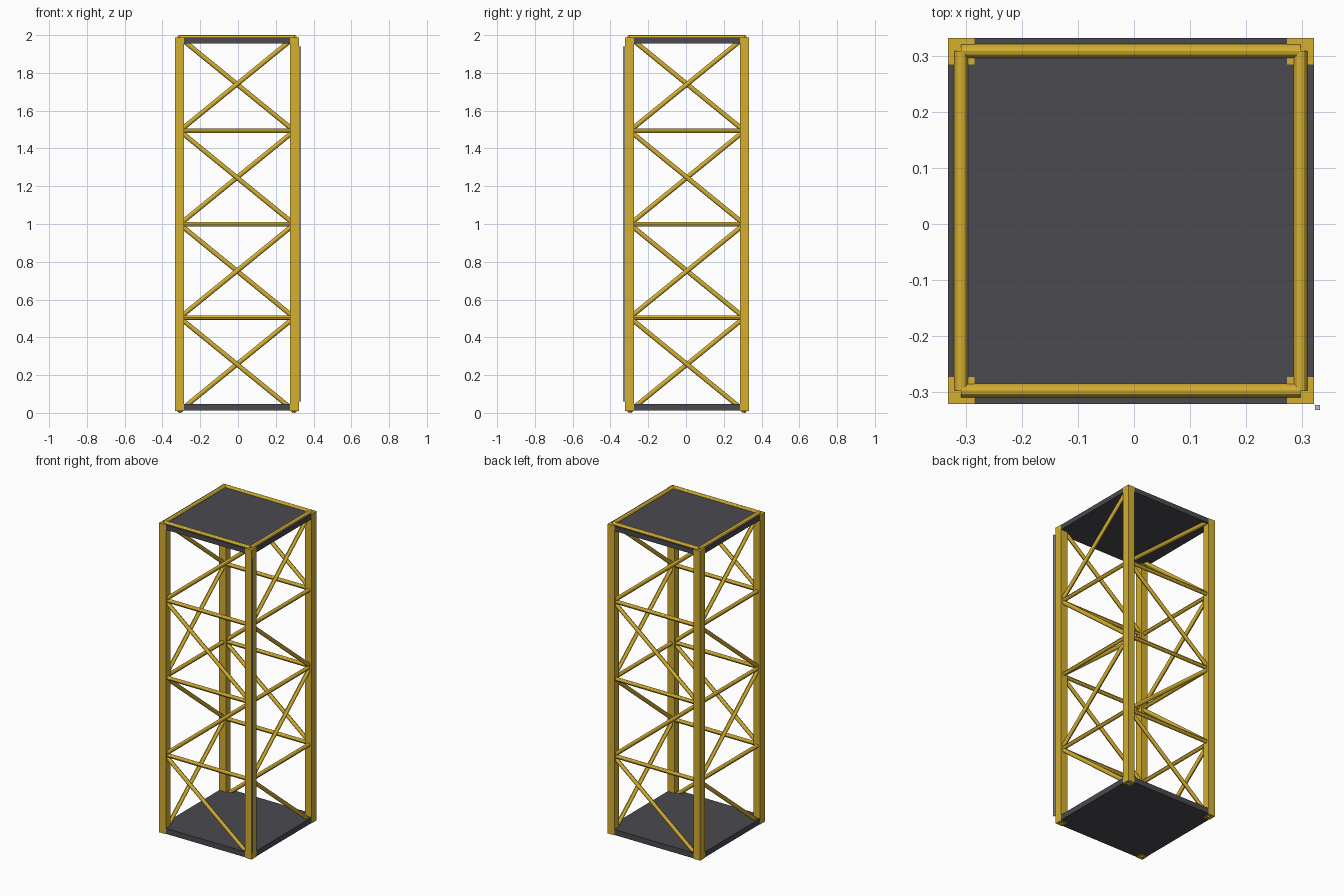
import bpy
from mathutils import Vector

if "Cube" in bpy.data.objects:
    bpy.data.objects.remove(bpy.data.objects["Cube"])

CX, CY = -0.0055, 0.0055      # tower axis (the corner conduit shifts it slightly)
HALF = 0.3035                 # leg axis distance from the tower axis
LEG, TUBE = 0.048, 0.0125     # leg width, brace radius
Z0, Z1, BAYS = 0.01, 1.9875, 4


def material(name, rgb):
    m = bpy.data.materials.new(name)
    m.diffuse_color = (*rgb, 1)
    m.use_nodes = True
    m.node_tree.nodes["Principled BSDF"].inputs["Base Color"].default_value = m.diffuse_color
    return m


yellow = material("yellow_paint", (0.66, 0.43, 0.03))
dark = material("dark_plate", (0.07, 0.07, 0.08))
steel = material("light_steel", (0.5, 0.52, 0.55))


def box(name, centre, size, mat):
    bpy.ops.mesh.primitive_cube_add(size=1, location=centre)
    ob = bpy.context.object
    ob.name = name
    ob.scale = size
    bpy.ops.object.transform_apply(location=False, rotation=False, scale=True)
    ob.data.materials.append(mat)


def tube(name, a, b):
    a, b = Vector(a), Vector(b)
    d = b - a
    bpy.ops.mesh.primitive_cylinder_add(vertices=12, radius=TUBE, depth=d.length,
                                        location=(a + b) / 2)
    ob = bpy.context.object
    ob.name = name
    ob.rotation_euler = d.to_track_quat('Z', 'Y').to_euler()
    ob.data.materials.append(yellow)
    bpy.ops.object.shade_smooth_by_angle()


# Corners in order: front left, front right, back right, back left
corners = [(CX + sx * HALF, CY + sy * HALF) for sx, sy in ((-1, -1), (1, -1), (1, 1), (-1, 1))]
names = ["front", "right", "back", "left"]
levels = [Z0 + (Z1 - Z0) * i / BAYS for i in range(BAYS + 1)]

# Legs
for i, (x, y) in enumerate(corners):
    box(f"leg_{i + 1}", (x, y, (Z0 + Z1) / 2), (LEG, LEG, Z1 - Z0 + 0.002), yellow)

# Horizontal rails and zigzag diagonals on each side
for i, side in enumerate(names):
    p, q = corners[i], corners[(i + 1) % 4]
    for k in range(BAYS):
        lo, hi = levels[k], levels[k + 1]
        tube(f"{side}_rail_{k + 1}", (*p, hi), (*q, hi))
        start, end = (q, p) if k % 2 == 0 else (p, q)
        tube(f"{side}_diagonal_{k + 1}", (*start, lo), (*end, hi))

# End plates, a hair inside the outer leg faces
width = 2 * HALF + LEG - 0.001
box("bottom_plate", (CX, CY, 0.029), (width, width, 0.035), dark)
box("top_plate", (CX, CY, 1.9715), (width, width, 0.031), dark)

# Thin conduit up the front right corner
box("conduit", (0.3285, -0.3285, 1.0), (0.009, 0.009, 1.88), steel)
